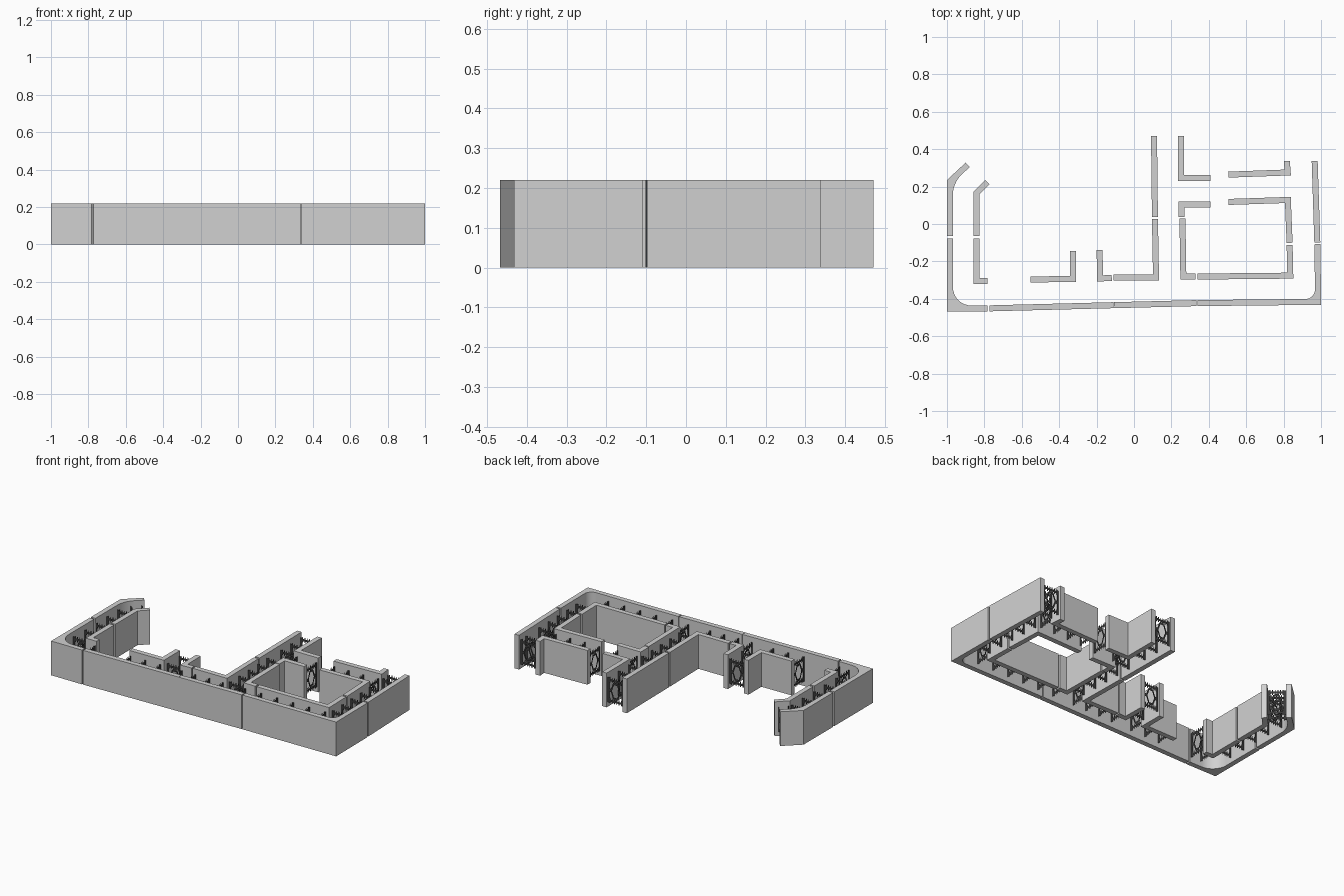
import bpy, math
from mathutils import Vector

if "Cube" in bpy.data.objects:
    bpy.data.objects.remove(bpy.data.objects["Cube"])

H = 0.22       # wall height
T = 0.032      # panel thickness


def material(name, rgb):
    m = bpy.data.materials.new(name)
    m.diffuse_color = (*rgb, 1)
    m.use_nodes = True
    m.node_tree.nodes["Principled BSDF"].inputs["Base Color"].default_value = m.diffuse_color
    return m


GREY = material("foam light grey", (0.64, 0.64, 0.64))
DARK = material("dark plastic", (0.04, 0.04, 0.04))


def make_object(name, verts, faces, mat):
    mesh = bpy.data.meshes.new(name)
    mesh.from_pydata(verts, [], faces)
    mesh.materials.append(mat)
    ob = bpy.data.objects.new(name, mesh)
    bpy.context.collection.objects.link(ob)
    return ob


def left(d):
    return Vector((-d.y, d.x))


def panel(name, *path, r=0):
    """Wall panel: the path is one face, thickness goes to its left.
    r rounds the inner corner."""
    p = [Vector(q) for q in path]
    dirs = [(b - a).normalized() for a, b in zip(p, p[1:])]
    inner = [p[0] + left(dirs[0]) * T]
    for i in range(1, len(p) - 1):
        n0, n1 = left(dirs[i - 1]), left(dirs[i])
        c = p[i] + (n0 + n1) * T / (1 + n0.dot(n1))
        if r:
            s, e = c - dirs[i - 1] * r, c + dirs[i] * r
            for k in range(9):
                # blend close to a circular arc
                t, w = k / 8, 0.75
                u = 1 - t
                den = u * u + 2 * w * u * t + t * t
                inner.append((s * u * u + c * 2 * w * u * t + e * t * t) / den)
        else:
            inner.append(c)
    inner.append(p[-1] + left(dirs[-1]) * T)
    ring = p + inner[::-1]
    n = len(ring)
    verts = [(v.x, v.y, z) for z in (0, H) for v in ring]
    faces = [list(range(n))[::-1], list(range(n, 2 * n))]
    faces += [[i, (i + 1) % n, n + (i + 1) % n, n + i] for i in range(n)]
    ob = make_object(name, verts, faces, GREY)
    if r:
        bpy.context.view_layer.objects.active = ob
        ob.select_set(True)
        bpy.ops.object.shade_smooth_by_angle(angle=math.radians(30))
        ob.select_set(False)


# Outer wall panels
panel("outer_left_back", (-.90, .328), (-1, .235), (-1, -.065), r=.06)
panel("outer_left_corner", (-1, -.077), (-1, -.468), (-.782, -.468), r=.1)
panel("outer_front_left", (-.773, -.467), (-.108, -.45))
panel("outer_front_middle", (-.106, -.45), (.334, -.439))
panel("outer_right_corner", (.34, -.439), (1, -.432), (.997, -.108), r=.05)
panel("outer_right_back", (.996, -.098), (.982, .338))

# Inner wall panels
panel("inner_left_back", (-.795, .235), (-.858, .172), (-.858, -.065))
panel("inner_left_corner", (-.858, -.077), (-.858, -.32), (-.782, -.32))
panel("inner_front_left", (-.553, -.313), (-.31, -.309), (-.31, -.145))
panel("inner_front_stub", (-.20, -.14), (-.197, -.308), (-.118, -.304))
panel("inner_front_middle", (-.11, -.303), (.134, -.302), (.128, .026))
panel("inner_middle_back", (.128, .037), (.123, .471))
panel("partition_back", (.234, .471), (.234, .231), (.408, .231))
panel("room_back_left", (.408, .12), (.238, .12), (.238, .037))
panel("room_left", (.243, .03), (.248, -.297), (.33, -.297))
panel("room_right", (.34, -.297), (.852, -.292), (.848, -.112))
panel("room_back_right", (.848, -.1), (.838, .145), (.505, .134))
panel("partition_back_right", (.505, .248), (.839, .26), (.833, .338))


def tie_shape():
    """Flat tie pattern in (across, height), both from 0 to 1."""
    q = []

    def bar(x0, z0, x1, z1, w):
        a, b = Vector((x0, z0)), Vector((x1, z1))
        n = left((b - a).normalized()) * w / 2
        q.append([a + n, a - n, b - n, b + n])

    for z in (.17, .83):                       # rails with rebar clips
        bar(0, z, 1, z, .07)
        for i in range(6):
            x = .14 + i * .144
            bar(x, z - .08, x, z + .09, .05)
    for x in (.06, .94):                       # side strips
        bar(x, .1, x, .9, .12)
    # centre ring joined to the sides
    ring = [(.22, .5), (.38, .74), (.62, .74), (.78, .5), (.62, .26), (.38, .26)]
    for (x0, z0), (x1, z1) in zip(ring, ring[1:] + ring[:1]):
        bar(x0, z0, x1, z1, .08)
    bar(0, .5, .24, .5, .1)
    bar(.76, .5, 1, .5, .1)
    return q


SHAPE = tie_shape()


def ties(name, a0, a1, b0, b1, step=.105):
    """Row of flat ties from line a0-a1 across to line b0-b1."""
    a0, a1, b0, b1 = map(Vector, (a0, a1, b0, b1))
    n = max(1, round((a1 - a0).length / step))
    verts, faces = [], []
    for i in range(n + 1):
        a, b = a0.lerp(a1, i / n), b0.lerp(b1, i / n)
        for quad in SHAPE:
            faces.append(list(range(len(verts), len(verts) + 4)))
            for c in quad:
                p = a.lerp(b, c.x)
                verts.append((p.x, p.y, .01 + .2 * c.y))
    make_object(name, verts, faces, DARK)


# Ties between facing panels
ties("ties_left", (-.968, .16), (-.968, -.29), (-.858, .16), (-.858, -.29))
ties("ties_left_end", (-.888, .29), (-.935, .245), (-.81, .22), (-.85, .18))
ties("ties_front_corner", (-.86, -.433), (-.79, -.433), (-.86, -.32), (-.79, -.32))
ties("ties_front_left", (-.54, -.43), (-.33, -.424), (-.54, -.312), (-.33, -.309))
ties("ties_front_middle", (-.18, -.419), (.11, -.412), (-.18, -.307), (.11, -.302))
ties("ties_front_right", (.265, -.408), (.83, -.402), (.265, -.297), (.83, -.292))
ties("ties_right", (.85, -.26), (.839, .13), (.967, -.26), (.957, .13))
ties("ties_right_end", (.838, .27), (.833, .325), (.952, .27), (.95, .325))
ties("ties_branch", (-.31, -.28), (-.31, -.155), (-.196, -.28), (-.2, -.155))
ties("ties_middle", (.133, -.28), (.127, .11), (.248, -.28), (.238, .11))
ties("ties_middle_end", (.125, .25), (.123, .46), (.234, .25), (.234, .46))
ties("ties_partition", (.26, .12), (.398, .12), (.26, .231), (.398, .231))
ties("ties_partition_right", (.515, .135), (.82, .145), (.515, .248), (.82, .258))
